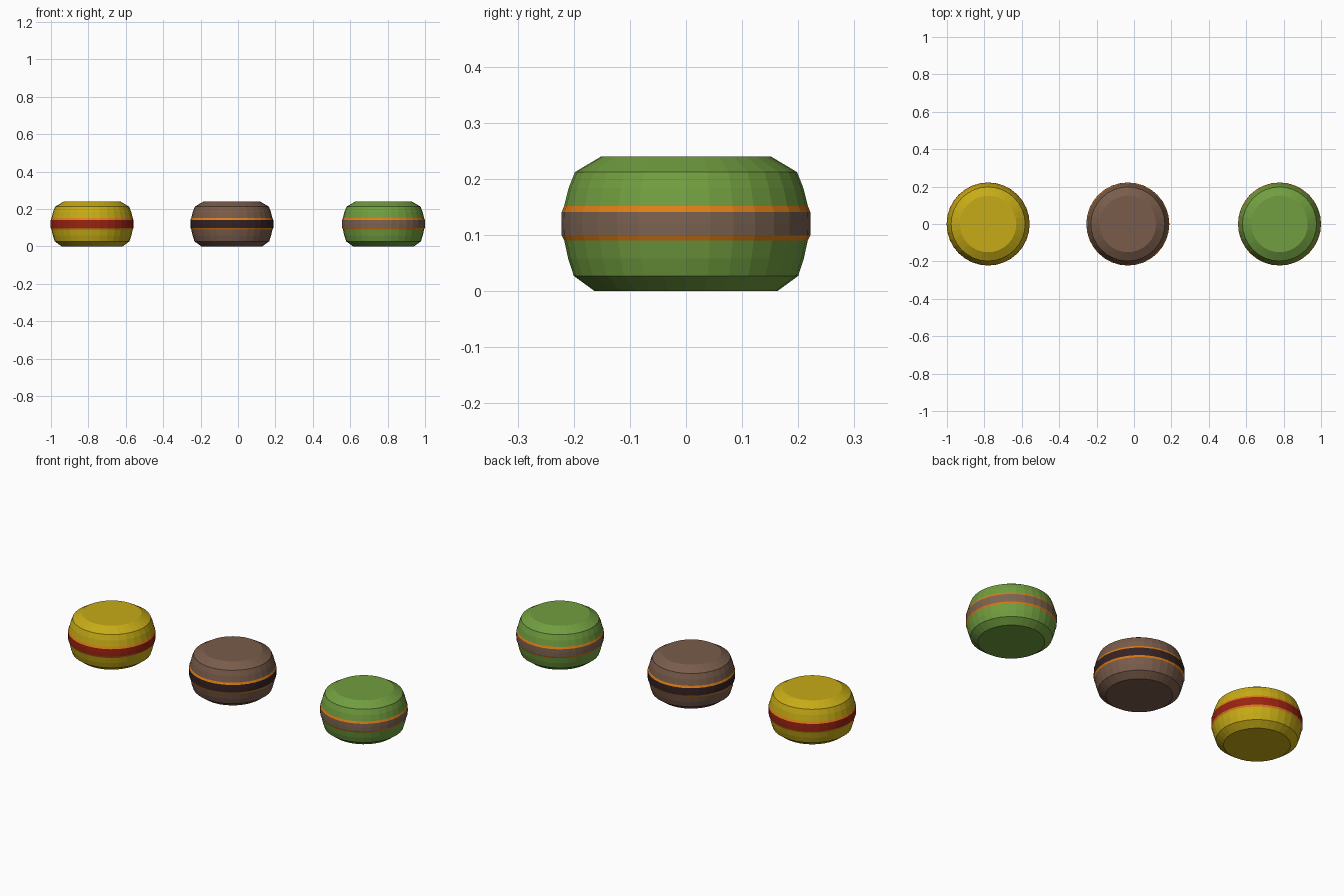
import bpy
import math

if "Cube" in bpy.data.objects:
    bpy.data.objects.remove(bpy.data.objects["Cube"])

SEGMENTS = 32


def make_mat(name, rgb):
    m = bpy.data.materials.new(name)
    m.diffuse_color = (*rgb, 1.0)
    m.use_nodes = True
    m.node_tree.nodes["Principled BSDF"].inputs["Base Color"].default_value = m.diffuse_color
    return m


yellow = make_mat("lemon_yellow", (0.57, 0.41, 0.008))
brown = make_mat("cocoa_brown", (0.19, 0.107, 0.07))
green = make_mat("pistachio_green", (0.165, 0.34, 0.05))
orange = make_mat("caramel_orange", (0.75, 0.21, 0.008))
red = make_mat("berry_red", (0.32, 0.017, 0.006))
dark = make_mat("dark_chocolate", (0.035, 0.016, 0.018))
mocha = make_mat("mocha", (0.20, 0.125, 0.085))


def lathe(name, profile, x, mat):
    """Closed solid of revolution from (radius, z) points, bottom to top."""
    n = SEGMENTS
    verts, faces = [], []
    for r, z in profile:
        for i in range(n):
            a = 2 * math.pi * i / n
            verts.append((r * math.cos(a), r * math.sin(a), z))
    for j in range(len(profile) - 1):
        for i in range(n):
            k = (i + 1) % n
            faces.append((j * n + i, j * n + k, (j + 1) * n + k, (j + 1) * n + i))
    faces.append(tuple(reversed(range(n))))
    top = (len(profile) - 1) * n
    faces.append(tuple(range(top, top + n)))
    me = bpy.data.meshes.new(name)
    me.from_pydata(verts, [], faces)
    me.materials.append(mat)
    ob = bpy.data.objects.new(name, me)
    ob.location.x = x
    bpy.context.collection.objects.link(ob)
    return ob


# Profiles of each layer
BOTTOM = [(0.163, 0.0), (0.200, 0.027), (0.210, 0.058), (0.217, 0.090)]
LOWER_RIM = [(0.217, 0.090), (0.2215, 0.099)]
FILLING = [(0.2215, 0.099), (0.222, 0.120), (0.2215, 0.141)]
UPPER_RIM = [(0.2215, 0.141), (0.217, 0.152)]
TOP = [(0.217, 0.152), (0.209, 0.184), (0.198, 0.212), (0.151, 0.240)]

# Three sandwich biscuits in a row
for flavour, x, shell, cream in (("lemon", -0.78, yellow, red),
                                 ("cocoa", -0.033, brown, dark),
                                 ("pistachio", 0.778, green, mocha)):
    lathe(flavour + "_bottom_shell", BOTTOM, x, shell)
    lathe(flavour + "_lower_rim", LOWER_RIM, x, orange)
    lathe(flavour + "_filling", FILLING, x, cream)
    lathe(flavour + "_upper_rim", UPPER_RIM, x, orange)
    lathe(flavour + "_top_shell", TOP, x, shell)
